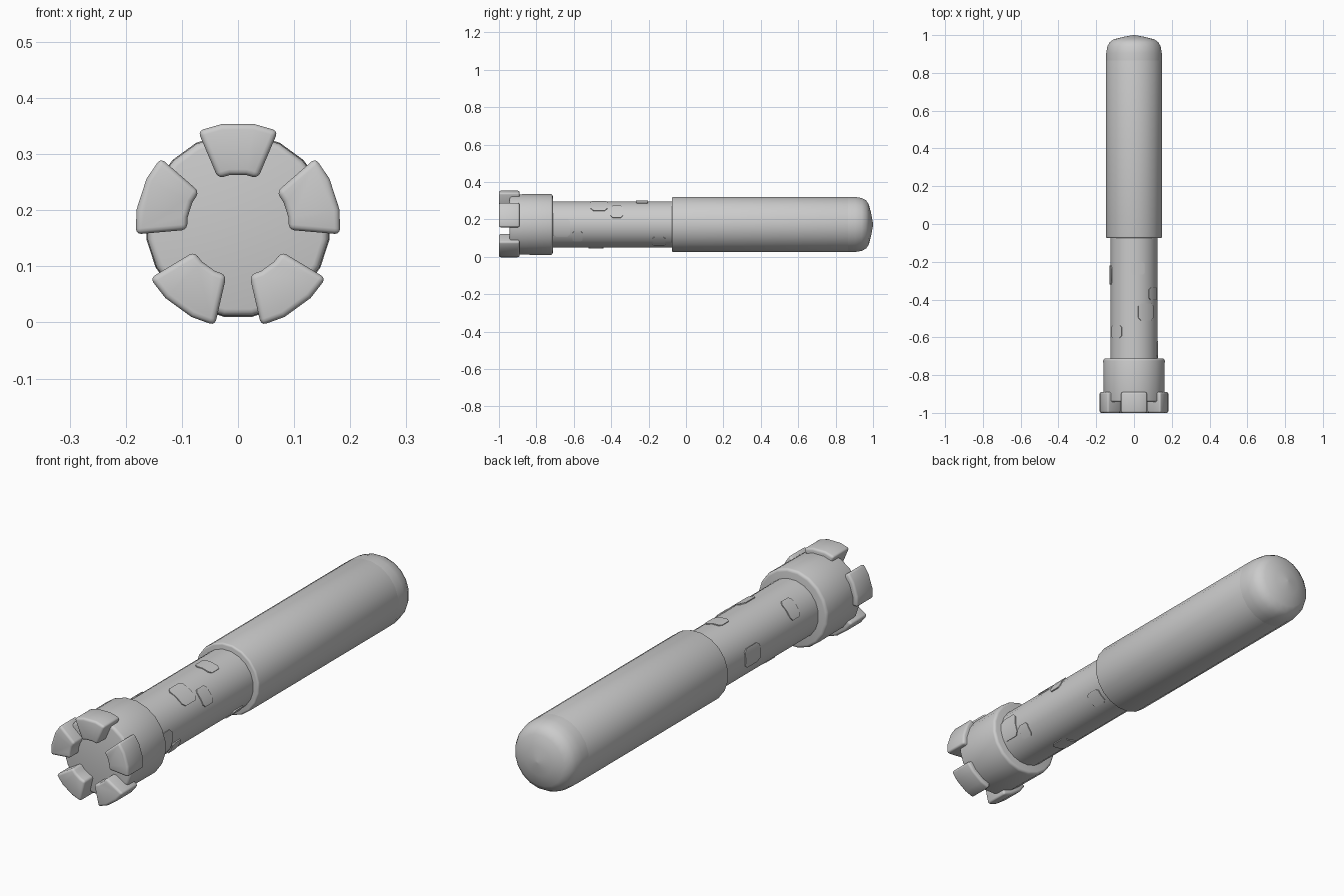
import bpy, bmesh
from math import sin, cos, pi, radians

if "Cube" in bpy.data.objects:
    bpy.data.objects.remove(bpy.data.objects["Cube"])

AXIS_Z = 0.173   # height of the horizontal centre line
SIDES = 20

stone = bpy.data.materials.new("grey stone")
stone.use_nodes = True
GREY = (0.6, 0.6, 0.6, 1)
stone.diffuse_color = GREY
stone.node_tree.nodes["Principled BSDF"].inputs["Base Color"].default_value = GREY


def polar(r, angle, y):
    return (r * cos(angle), y, AXIS_Z + r * sin(angle))


def finish(name, bm, bevel=0.0):
    """Turn a bmesh into a smooth-shaded object with an optional rounded edge."""
    bmesh.ops.recalc_face_normals(bm, faces=bm.faces)
    mesh = bpy.data.meshes.new(name)
    bm.to_mesh(mesh)
    bm.free()
    obj = bpy.data.objects.new(name, mesh)
    bpy.context.collection.objects.link(obj)
    mesh.materials.append(stone)
    bpy.ops.object.select_all(action='DESELECT')
    obj.select_set(True)
    bpy.context.view_layer.objects.active = obj
    if bevel:
        mod = obj.modifiers.new("rounded edges", 'BEVEL')
        mod.width = bevel
        mod.segments = 3
        mod.limit_method = 'ANGLE'
        mod.angle_limit = radians(40)
        bpy.ops.object.modifier_apply(modifier=mod.name)
    bpy.ops.object.shade_smooth_by_angle(angle=radians(40))
    return obj


def lathe(name, profile, bevel=0.0):
    """Spin (radius, y) points around the centre line and close both ends."""
    bm = bmesh.new()
    rings = []
    for r, y in profile:
        rings.append([bm.verts.new(polar(r, 2 * pi * (i + 0.5) / SIDES + pi / 2, y))
                      for i in range(SIDES)])
    for a, b in zip(rings, rings[1:]):
        for i in range(SIDES):
            j = (i + 1) % SIDES
            bm.faces.new((a[i], a[j], b[j], b[i]))
    bm.faces.new(rings[0])
    bm.faces.new(rings[-1])
    return finish(name, bm, bevel)


def merlon(name, direction):
    """Wedge-shaped block standing on the rim of the head."""
    outline = [(0.183, -23), (0.183, -9), (0.183, 9), (0.183, 23),
               (0.091, 23), (0.091, 9), (0.091, -9), (0.091, -23)]
    bm = bmesh.new()
    front, back = [[bm.verts.new(polar(r, radians(direction + a), y)) for r, a in outline]
                   for y in (-1.0, -0.89)]
    n = len(outline)
    for i in range(n):
        j = (i + 1) % n
        bm.faces.new((front[i], front[j], back[j], back[i]))
    bm.faces.new(front)
    bm.faces.new(back)
    return finish(name, bm, 0.01)


def brick(name, y, direction, length, width):
    """Slightly raised curved stone with cut corners, wrapped on the shaft."""
    half_angle = width / 2 / SHAFT_R
    bm = bmesh.new()
    columns = []
    for t in (-1, -0.7, 0, 0.7, 1):
        half = length / 2 * (0.68 if abs(t) == 1 else 1)
        a = radians(direction) + t * half_angle
        columns.append([bm.verts.new(polar(r, a, y + s * half))
                        for r, s in ((0.11, -1), (BRICK_R, -1), (BRICK_R, 1), (0.11, 1))])
    for a, b in zip(columns, columns[1:]):
        for i in range(4):
            j = (i + 1) % 4
            bm.faces.new((a[i], a[j], b[j], b[i]))
    bm.faces.new(columns[0])
    bm.faces.new(columns[-1])
    return finish(name, bm)


SHAFT_R = 0.125
BRICK_R = 0.1285

# Main turned parts
lathe("shaft", [(SHAFT_R, -0.74), (SHAFT_R, -0.05)])
lathe("handle", [(0.15, -0.075), (0.15, 0.873)], 0.008)
lathe("end_cap", [(0.15, 0.865), (0.149, 0.905), (0.143, 0.94), (0.13, 0.963),
                  (0.108, 0.978), (0.06, 0.99), (0.004, 1.0)])
lathe("tower_head", [(0.163, -0.943), (0.165, -0.712)], 0.012)

# Five battlements around the rim
for k in range(5):
    merlon(f"battlement_{k + 1}", 90 + 72 * k)

# Scattered stones: y, direction in degrees, length, width
stones = [(-0.665, -8, 0.09, 0.10), (-0.58, -31, 0.055, 0.06),
          (-0.465, 58, 0.09, 0.095), (-0.37, 34, 0.065, 0.075),
          (-0.235, 81, 0.065, 0.08), (-0.145, -47, 0.07, 0.065),
          (-0.57, 140, 0.065, 0.085), (-0.27, 178, 0.10, 0.08),
          (-0.48, 258, 0.08, 0.08)]
for k, spec in enumerate(stones):
    brick(f"raised_stone_{k + 1}", *spec)
